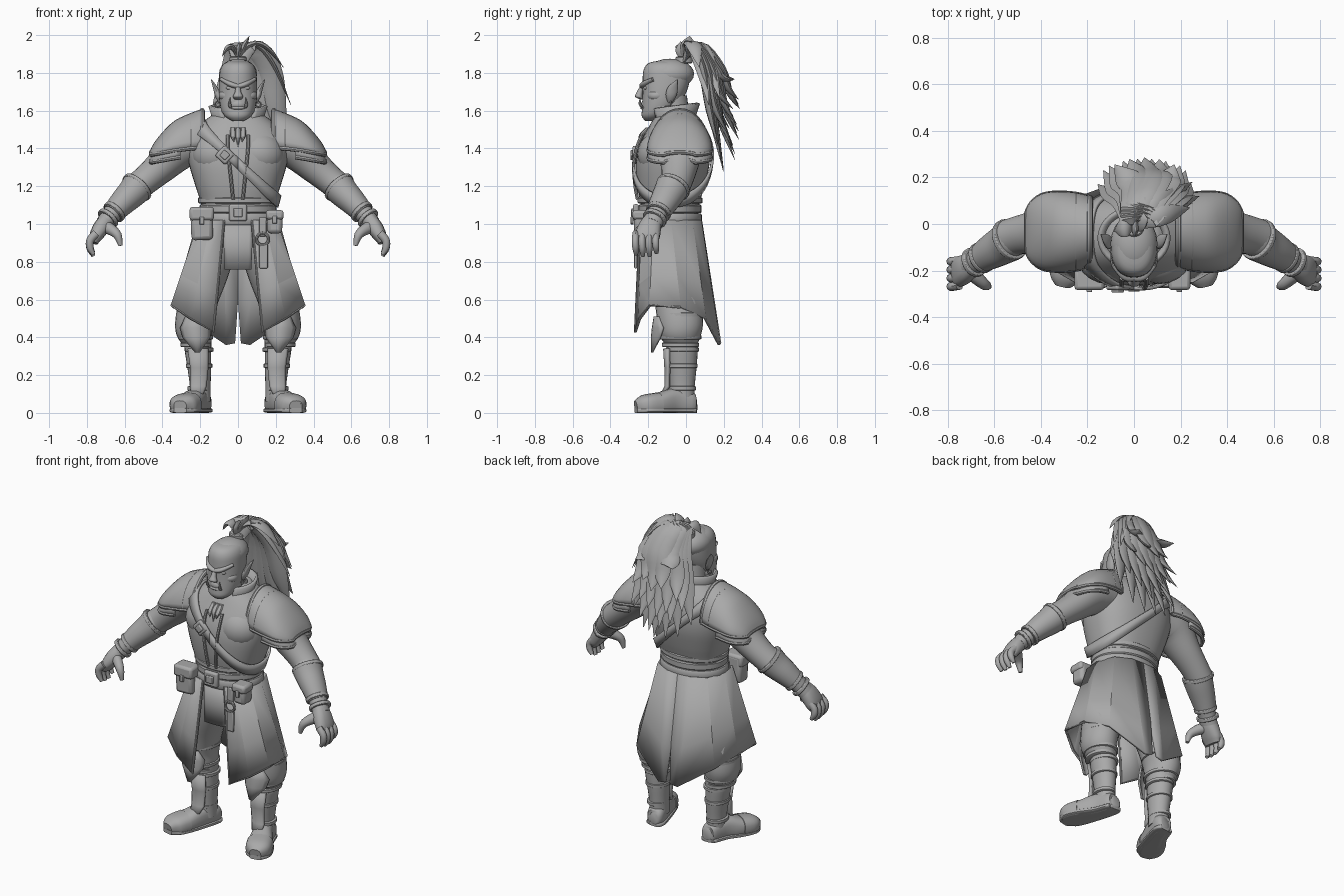
import bpy, bmesh, math, random
from mathutils import Vector, Matrix

if bpy.data.objects.get("Cube"):
    bpy.data.objects.remove(bpy.data.objects["Cube"])
random.seed(4)
TAU = math.tau

clay = bpy.data.materials.new("plain_grey")
clay.use_nodes = True
clay.diffuse_color = (.4, .4, .4, 1)
clay.node_tree.nodes["Principled BSDF"].inputs["Base Color"].default_value = (.4, .4, .4, 1)


def finish(bm, name, mirror=False, thick=0, bevel=0, angle=40):
    """Turn a bmesh into a shaded object with optional modifiers."""
    bmesh.ops.recalc_face_normals(bm, faces=bm.faces)
    mesh = bpy.data.meshes.new(name)
    bm.to_mesh(mesh)
    bm.free()
    mesh.materials.append(clay)
    mesh.shade_smooth()
    mesh.set_sharp_from_angle(angle=math.radians(angle))
    obj = bpy.data.objects.new(name, mesh)
    bpy.context.collection.objects.link(obj)
    if thick:
        solid = obj.modifiers.new("thickness", 'SOLIDIFY')
        solid.thickness, solid.offset = thick, 0
    if bevel:
        edge = obj.modifiers.new("bevel", 'BEVEL')
        edge.width, edge.segments = bevel, 2
    if mirror:
        obj.modifiers.new("mirror", 'MIRROR')
    return obj


def smooth(pts, k=4):
    """Catmull-Rom interpolation of tuples of any length."""
    out = []
    for i in range(len(pts) - 1):
        a, b, c, d = pts[max(i - 1, 0)], pts[i], pts[i + 1], pts[min(i + 2, len(pts) - 1)]
        for j in range(k):
            t = j / k
            out.append(tuple(q + t * (r - p) / 2 + t * t * (2 * p - 5 * q + 4 * r - s) / 2
                             + t ** 3 * (3 * q - p - 3 * r + s) / 2 for p, q, r, s in zip(a, b, c, d)))
    return out + [tuple(pts[-1])]


def power(v, p):
    return math.copysign(abs(v) ** (2 / p), v)


def tube(name, pts, ref=None, n=16, p=2, k=4, floor=False, **opts):
    """Loft rings (x, y, z, ra, rb); horizontal rings when ref is None, else rb lies along ref."""
    pts = smooth(pts, k)
    bm, rings = bmesh.new(), []
    for i, (x, y, z, ra, rb) in enumerate(pts):
        u, v = Vector((1, 0, 0)), Vector((0, 1, 0))
        if ref:
            t = (Vector(pts[min(i + 1, len(pts) - 1)][:3]) - Vector(pts[max(i - 1, 0)][:3])).normalized()
            v = Vector(ref)
            v = (v - t * v.dot(t)).normalized()
            u = t.cross(v)
        ring = []
        for j in range(n):
            a = TAU * j / n
            co = Vector((x, y, z)) + u * (max(ra, .001) * power(math.cos(a), p)) + v * (max(rb, .001) * power(math.sin(a), p))
            if floor:
                co.z = max(co.z, 0)
            ring.append(bm.verts.new(co))
        rings.append(ring)
    for r, s in zip(rings, rings[1:]):
        for j in range(n):
            bm.faces.new((r[j], r[(j + 1) % n], s[(j + 1) % n], s[j]))
    bm.faces.new(rings[0])
    bm.faces.new(rings[-1])
    return finish(bm, name, **opts)


def cord(name, path, r, ref, **opts):
    return tube(name, [(*q, r, r) for q in path], ref, n=8, k=1, **opts)


def sheet(name, grid, thick=.012, **opts):
    bm = bmesh.new()
    rows = [[bm.verts.new(q) for q in row] for row in grid]
    for r, s in zip(rows, rows[1:]):
        for j in range(len(r) - 1):
            bm.faces.new((r[j], r[j + 1], s[j + 1], s[j]))
    return finish(bm, name, thick=thick, **opts)


def plate(name, rows, bend, **opts):
    """Bent plate facing forward from rows of (centre x, y, z, half width)."""
    us = [i / 4 - 1 for i in range(9)]
    return sheet(name, [[(x + w * u, y + bend * (w * u) ** 2, z) for u in us] for x, y, z, w in rows], **opts)


def ball(name, loc, size, **opts):
    bm = bmesh.new()
    bmesh.ops.create_uvsphere(bm, u_segments=20, v_segments=12, radius=1,
                              matrix=Matrix.Translation(loc) @ Matrix.Diagonal((*size, 1)))
    return finish(bm, name, **opts)


def box(name, loc, size, tilt=0, bevel=.01, **opts):
    bm = bmesh.new()
    bmesh.ops.create_cube(bm, size=1, matrix=Matrix.Translation(loc) @ Matrix.Rotation(tilt, 4, 'Y')
                          @ Matrix.Diagonal((*size, 1)))
    return finish(bm, name, bevel=bevel, **opts)


def hoop(name, x, y, z, rx, ry, h, **opts):
    return tube(name, [(x, y, z - h, rx - .006, ry - .006), (x, y, z - h * .7, rx, ry),
                       (x, y, z + h * .7, rx, ry), (x, y, z + h, rx - .006, ry - .006)], n=32, k=1, **opts)


# Torso, with a lookup of its surface for things worn on it
body = [(0, -.085, .97, .18, .145), (0, -.085, 1.1, .195, .155), (0, -.08, 1.2, .225, .178), (0, -.07, 1.32, .26, .195),
        (0, -.06, 1.42, .27, .185), (0, -.05, 1.5, .23, .155), (0, -.05, 1.56, .16, .12), (0, -.05, 1.6, .1, .09)]
tube("torso", body, n=40, p=2.4)
fine = smooth(body, 8)


def surf(z, a, off=0):
    z = min(max(z, fine[0][2]), fine[-1][2] - .001)
    i = max(j for j in range(len(fine) - 1) if fine[j][2] <= z)
    f = (z - fine[i][2]) / (fine[i + 1][2] - fine[i][2])
    cy, rx, ry = (fine[i][c] + f * (fine[i + 1][c] - fine[i][c]) for c in (1, 3, 4))
    return Vector(((rx + off) * power(math.sin(a), 2.4), cy - (ry + off) * power(math.cos(a), 2.4), z))


ball("chest", (.11, -.14, 1.37), (.135, .118, .12), mirror=True)
cord("coat_seam", [surf(1.13 + .02 * i, .08 + .004 * i, .012) for i in range(18)], .009, (1, 0, 0), mirror=True)
hoop("vest_hem", 0, -.084, 1.125, .212, .172, .016)

# Diagonal strap
strap = []
for i in range(65):
    a, z = TAU * i / 64, 1.32
    for _ in range(30):
        z = .6 * z + .4 * min(max(1.32 - surf(z, a).x, 1.1), 1.55)
    strap.append([surf(z + d, a, .014) for d in (-.032, .032)])
sheet("shoulder_strap", strap, .014)
box("strap_buckle", (-.07, -.272, 1.365), (.075, .025, .075), .75)
box("strap_buckle_plate", (-.07, -.285, 1.365), (.04, .02, .04), .75, .005)

# Collar, neck and tooth necklace
angles = [math.radians(32 + 148 * i / 14) for i in range(15)]
sheet("collar", [[(r * math.sin(a), -.06 - (r - .022) * math.cos(a), z + .015 * (1 - math.cos(a)))
                  for a in angles] for r, z in ((.125, 1.48), (.128, 1.55), (.148, 1.61))], .018, mirror=True)
tube("neck", [(0, -.05, 1.48, .1, .1), (0, -.065, 1.58, .082, .085), (0, -.08, 1.68, .08, .085)], n=24)
for i in (-1, 0, 1):
    x = i * .027
    tube("necklace_tooth", [(x, -.2, 1.51, .012, .014), (x, -.235, 1.47, .015, .014),
                            (x * .8, -.25, 1.41 + .025 * abs(i), .001, .001)], n=8)

# Head and face
tube("head", [(0, -.19, 1.545, .03, .025), (0, -.172, 1.57, .068, .062), (0, -.145, 1.61, .09, .088),
              (0, -.118, 1.68, .101, .112), (0, -.105, 1.76, .1, .125), (0, -.103, 1.82, .093, .12),
              (0, -.1, 1.855, .065, .09), (0, -.09, 1.868, .01, .01)], n=32, p=2.2)
ball("swept_hair_cap", (0, -.085, 1.795), (.101, .128, .08))
tube("brow", [(0, -.226, 1.728, .013, .02), (.04, -.222, 1.74, .014, .02), (.086, -.172, 1.765, .01, .016)],
     (0, 1, 0), mirror=True)
tube("nose", [(0, -.226, 1.74, .012, .012), (0, -.244, 1.70, .016, .016), (0, -.25, 1.675, .027, .02),
              (0, -.235, 1.66, .018, .01)], n=12)
ball("eye", (.043, -.213, 1.72), (.02, .01, .01), mirror=True)
ball("cheek", (.055, -.155, 1.68), (.047, .052, .035), mirror=True)
ball("jaw_corner", (.062, -.13, 1.61), (.033, .065, .04), mirror=True)
ball("muzzle", (0, -.19, 1.632), (.052, .048, .036))
ball("lower_lip", (0, -.218, 1.615), (.044, .024, .012))
ball("chin", (0, -.195, 1.578), (.045, .04, .032))
tube("tusk", [(.038, -.228, 1.615, .009, .009), (.044, -.243, 1.635, .008, .008), (.042, -.243, 1.67, .001, .001)],
     n=8, mirror=True)
tube("ear", [(.09, -.085, 1.645, .012, .012), (.106, -.08, 1.68, .016, .028), (.12, -.068, 1.72, .012, .026),
             (.142, -.045, 1.765, .002, .002)], (0, 1, 0), mirror=True)
cord("earring", [(.108 + .014 * math.sin(TAU * i / 12), -.08, 1.635 + .014 * math.cos(TAU * i / 12))
                 for i in range(13)], .004, (0, 1, 0), mirror=True)


# Topknot and tail of hair made of tapered locks
def lock(path, width, ref):
    taper = (.45, .9, 1.1, .9, .03)
    tube("hair_lock", [(*q, width * .35 * t, width * t) for q, t in zip(path, taper)], ref, n=8)


hoop("hair_tie", 0, -.01, 1.868, .045, .045, .018)
for layer, (tip_z, tip_y, count) in enumerate(((1.29, .2, 6), (1.35, .26, 6), (1.46, .28, 6), (1.62, .285, 5))):
    for i in range(count):
        f = 2 * i / (count - 1) - 1
        spread = 1 - .12 * layer
        x, low = .045 + f * .2 * spread, tip_z + .13 * f * f + random.uniform(-.03, .03)
        mid = .07 + f * .1 * spread
        out = .025 * layer - .03 * f * f
        lock([(.01 + f * .02, -.01, 1.865), (.03 + f * .04, .04 + out * .6, 1.945), (mid, .115 + out, 1.82),
              ((mid + x) / 2, .155 + out, (1.78 + low) / 2), (x, tip_y - .03 * f * f, low)], .055, (1, .15, .1))
for tx, ty, tz, lift in ((-.085, -.03, 1.885, 2), (.06, .02, 1.995, 1.93), (.01, -.03, 1.965, 1.92), (.24, .07, 1.83, 2.06),
                         (.22, .12, 1.74, 2.08), (.28, .12, 1.63, 2.1), (.25, .18, 1.66, 2.1), (.14, .06, 1.92, 2)):
    start, tip = Vector((0, 0, 1.87)), Vector((tx, ty, tz))
    peak = Vector((tx * .4, ty * .4, lift))
    lock([start.lerp(peak, t).lerp(peak.lerp(tip, t), t) for t in (0, .25, .5, .75, 1)], .038, (0, 1, 0))

# Arms, bracers and hands
side = (0, 1, 0)
tube("upper_arm", [(.2, -.03, 1.43, .11, .12), (.3, -.03, 1.41, .12, .125), (.4, -.035, 1.31, .09, .1),
                   (.48, -.045, 1.24, .078, .085), (.54, -.06, 1.19, .075, .08)], side, n=24, mirror=True)
tube("forearm", [(.49, -.05, 1.235, .06, .07), (.54, -.07, 1.19, .076, .082), (.6, -.11, 1.125, .066, .072),
                 (.67, -.155, 1.05, .05, .054), (.71, -.18, 1.0, .045, .055)], side, n=24, mirror=True)
tube("bracer", [(.53, -.07, 1.2, .088, .09), (.56, -.088, 1.165, .08, .085), (.61, -.117, 1.115, .07, .076),
                (.665, -.15, 1.055, .057, .062)], side, n=24, mirror=True)
for name, (x, y, z), r in (("bracer_top", (.535, -.068, 1.195), .09), ("bracer_cuff", (.655, -.145, 1.065), .065),
                           ("wrist_band", (.688, -.165, 1.03), .062)):
    d = Vector((.14, -.09, -.15)).normalized() * .011
    tube(name, [(x - d.x, y - d.y, z - d.z, r, r + .004), (x + d.x, y + d.y, z + d.z, r, r + .004)],
         side, n=24, k=1, bevel=.004, mirror=True)
tube("palm", [(.69, -.17, 1.03, .038, .045), (.722, -.19, .985, .043, .06), (.752, -.205, .935, .036, .066),
              (.765, -.21, .9, .022, .055)], side, p=2.5, mirror=True)
for i in range(4):
    y, s = -.264 + i * .036, (.9, 1, 1, .8)[i]
    tube("finger", [(.75, y, .95, .022, .019), (.782, y - .005, .915, .021, .019), (.783, y - .003, .915 - .045 * s, .019, .018),
                    (.765, y, .915 - .085 * s, .01, .011)], side, n=10, mirror=True)
tube("thumb", [(.715, -.2, .99, .036, .03), (.672, -.235, .97, .03, .028), (.638, -.262, .94, .023, .023),
               (.622, -.268, .885, .011, .011)], side, n=10, mirror=True)

# Shoulder armour: a dome with a lower plate and raised rims
stations = smooth([(.19, 1.405, .195, .145), (.25, 1.4, .178, .16), (.33, 1.39, .15, .165), (.395, 1.378, .1, .155),
                   (.44, 1.37, .05, .12), (.46, 1.367, .012, .08)], 3)
for name, dz, start in (("pauldron", 0, 0), ("pauldron_lower_plate", -.04, 5)):
    grid = [[(x, -.033 + w * math.cos(math.pi * j / 16), z + dz + h * math.sin(math.pi * j / 16))
             for j in range(17)] for x, z, h, w in stations[start:]]
    sheet(name, grid, .018, mirror=True)
    border = [row[0] for row in grid] + grid[-1][1:-1] + [row[-1] for row in reversed(grid)]
    cord(name + "_rim", border, .012, (0, 0, 1), mirror=True)
    if not start:
        cord("pauldron_inner_rim", grid[0], .014, (1, 0, 0), mirror=True)
        cord("pauldron_ridge", grid[3], .01, (1, 0, 0), mirror=True)

# Coat skirt, split at the front and the back
top = [(.075, -.24), (.14, -.23), (.2, -.17), (.21, -.08), (.17, .03), (.08, .075), (0, .078)]
hem = [(.13, -.268, .43), (.25, -.245, .5), (.35, -.19, .57), (.34, -.03, .56), (.27, .1, .5), (.065, .175, .36), (.016, .18, .37)]
skirt = []
for (tx, ty), low in zip(top, hem):
    high = Vector((tx, ty, 1.02))
    skirt.append([high, high.lerp(Vector(low), .65), Vector(low)])
skirt[-1][1].x = 0
sheet("coat_skirt", skirt, .014, angle=8, mirror=True)
cord("skirt_edge", skirt[0] + [col[-1] for col in skirt[1:4]], .008, (0, 1, .3), mirror=True)
plate("front_cloth", [(0, -.225, 1.02, .08), (0, -.23, .88, .075), (0, -.235, .76, .07)], 1)

# Belts, buckle, pouches and hanging ring
hoop("belt", 0, -.085, 1.025, .212, .17, .03)
hoop("waist_sash", 0, -.085, 1.08, .205, .168, .022)
box("belt_buckle", (0, -.265, 1.06), (.095, .03, .09))
box("buckle_centre", (0, -.283, 1.06), (.05, .014, .045), bevel=.005)
for name, x, z, w, h in (("large_pouch", -.192, 1, .115, .17), ("small_pouch", .195, 1.01, .08, .12)):
    box(name, (x, -.23, z), (w, .09, h), .06 * w / x, bevel=.02)
    box(name + "_flap", (x, -.235, z + h * .32), (w + .014, .098, h * .42), bevel=.015)
    box(name + "_clasp", (x, -.285, z + h * .1), (.024, .015, .04), bevel=.004)
cord("hanging_ring", [(.13 + .032 * math.sin(TAU * i / 24), -.268, .92 + .032 * math.cos(TAU * i / 24))
                      for i in range(25)], .008, side)
box("ring_loop", (.13, -.262, .985), (.04, .016, .1), bevel=.005)
box("ring_strap", (.135, -.266, .83), (.045, .016, .13), bevel=.006)

# Legs, knee guards and boots
tube("trouser_leg", [(.215, -.02, .34, .06, .07), (.23, -.03, .4, .09, .105), (.235, -.03, .47, .098, .12),
                     (.212, -.04, .58, .105, .125), (.165, -.06, .72, .112, .13), (.12, -.08, .88, .11, .13),
                     (.1, -.085, 1, .09, .12)], n=24, mirror=True)
for z, r in ((.36, .08), (.4, .093), (.52, .104)):
    hoop("trouser_fold", .225, -.03, z, r, r + .018, .012, mirror=True)
plate("knee_guard", [(.225, -.165, .51, .05), (.225, -.175, .45, .078), (.22, -.18, .4, .07), (.215, -.178, .32, .008)],
      9, mirror=True)
tube("boot_shaft", [(.2, -.02, .06, .056, .064), (.2, -.02, .14, .055, .066), (.205, -.02, .24, .063, .076),
                    (.212, -.02, .33, .07, .082), (.212, -.02, .39, .072, .082)], n=24, mirror=True)
plate("shin_guard", [(.212, -.112, .34, .05), (.205, -.106, .24, .044), (.21, -.105, .14, .04), (.215, -.125, .1, .03)],
      8, thick=.018, mirror=True)
for z, r in ((.13, .061), (.25, .07), (.335, .076)):
    hoop("boot_strap", .206, -.02, z, r, r + .012, .012, mirror=True)
foot = [(.185, .058, .05, .025, .03), (.188, .035, .05, .05, .055), (.218, -.06, .06, .057, .07),
        (.262, -.15, .045, .072, .058), (.294, -.22, .038, .068, .052), (.306, -.265, .03, .03, .03)]
tube("boot_foot", foot, (0, 0, 1), n=24, p=2.6, floor=True, mirror=True)
tube("boot_sole", [(x, y, .013, w + .005, .013) for x, y, _, w, _ in foot], (0, 0, 1), n=24, p=4, mirror=True)
tube("toe_cap", [(x, y, z, w + .005, h + .005) for x, y, z, w, h in foot[3:]], (0, 0, 1), n=24, p=2.6,
     floor=True, mirror=True)
